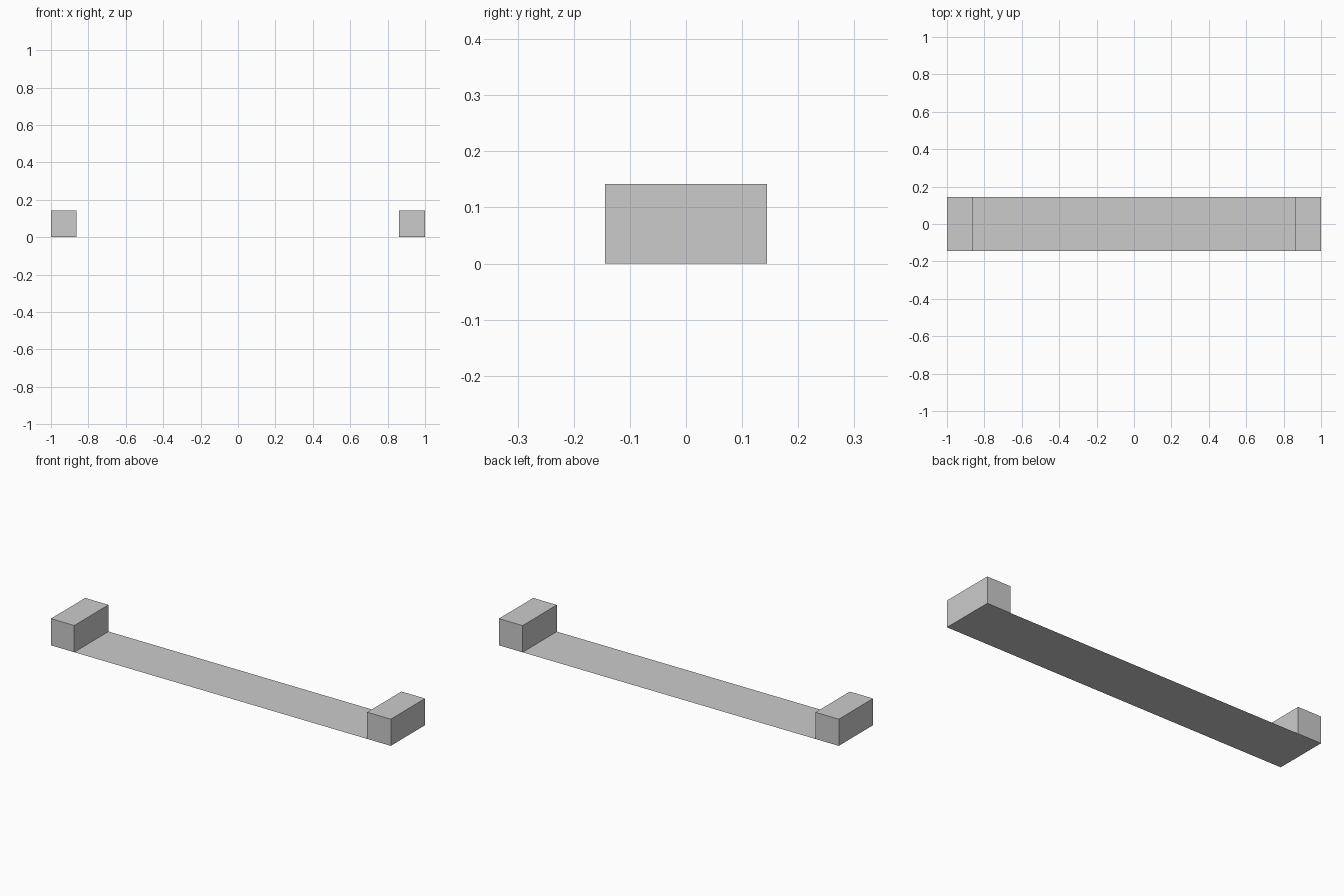
import bpy, bmesh

if "Cube" in bpy.data.objects:
    bpy.data.objects.remove(bpy.data.objects["Cube"])

HALF_Y, HEIGHT = 0.144, 0.142


def make_object(name, bm):
    mesh = bpy.data.meshes.new(name)
    bm.to_mesh(mesh)
    bm.free()
    obj = bpy.data.objects.new(name, mesh)
    bpy.context.collection.objects.link(obj)
    return obj


def sheet(bm, x0, x1):
    corners = [(x0, -HALF_Y), (x1, -HALF_Y), (x1, HALF_Y), (x0, HALF_Y)]
    return bm.faces.new([bm.verts.new((x, y, 0)) for x, y in corners])


def end_block(name, x0, x1):
    # The base strip closes the underside, so the block has no bottom face
    bm = bmesh.new()
    base = sheet(bm, x0, x1)
    top = bmesh.ops.extrude_face_region(bm, geom=[base])["geom"]
    verts = [g for g in top if isinstance(g, bmesh.types.BMVert)]
    bmesh.ops.translate(bm, verts=verts, vec=(0, 0, HEIGHT))
    bmesh.ops.recalc_face_normals(bm, faces=bm.faces)
    bottom = [f for f in bm.faces if all(v.co.z < 1e-6 for v in f.verts)]
    bmesh.ops.delete(bm, geom=bottom, context='FACES_ONLY')
    # Make the top face point up and the sides point outward
    centre_x = (x0 + x1) / 2
    for f in bm.faces:
        f.normal_update()
        c = f.calc_center_median()
        c.x -= centre_x
        c.z -= HEIGHT / 2
        if f.normal.dot(c) < 0:
            f.normal_flip()
    return make_object(name, bm)


# Thin base strip joining both ends
bm = bmesh.new()
sheet(bm, -1, 1)
make_object("base_strip", bm)

# Raised blocks at the ends
end_block("left_end_block", -1, -0.863)
end_block("right_end_block", 0.861, 1)
